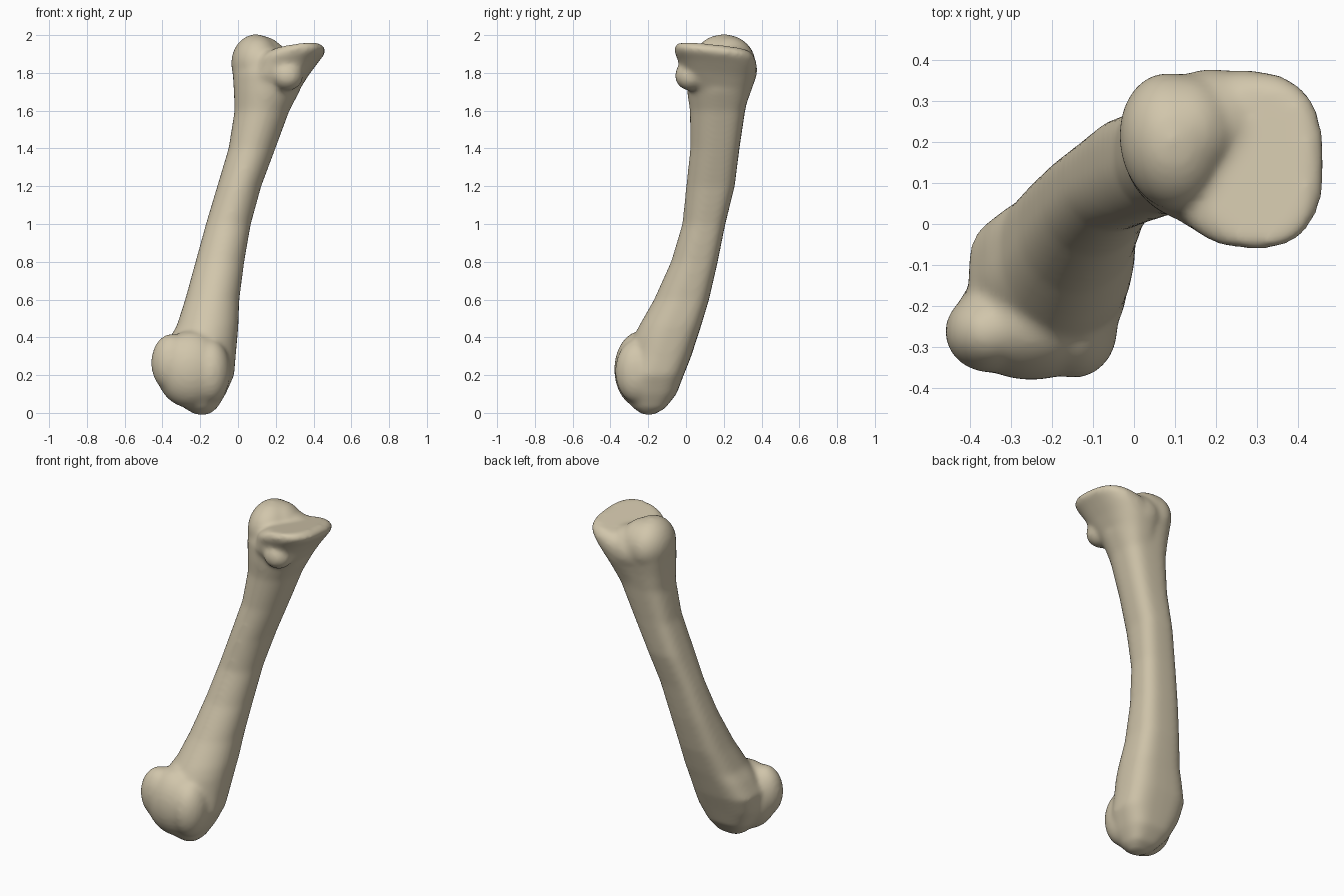
import bpy, bmesh, math
from mathutils import Matrix, Vector

if "Cube" in bpy.data.objects:
    bpy.data.objects.remove(bpy.data.objects["Cube"], do_unlink=True)

SIDES = 32
bm = bmesh.new()


def loft(rings, front_power, back_power, tilt_x=0.0, tilt_y=0.0):
    """Closed skin through rounded rings given as (z, x_min, x_max, y_min, y_max)."""
    loops = []
    for z, x0, x1, y0, y1 in rings:
        loop = []
        for i in range(SIDES):
            a = math.tau * i / SIDES
            c, s = math.cos(a), math.sin(a)
            power = back_power if s > 0 else front_power
            u = math.copysign(abs(c) ** (2 / power), c)
            v = math.copysign(abs(s) ** (2 / power), s)
            x = (x0 + x1) / 2 + u * (x1 - x0) / 2
            y = (y0 + y1) / 2 + v * (y1 - y0) / 2
            loop.append(bm.verts.new((x, y, z + tilt_x * u + tilt_y * v)))
        loops.append(loop)
    for low, high in zip(loops, loops[1:]):
        for i in range(SIDES):
            j = (i + 1) % SIDES
            bm.faces.new((low[i], low[j], high[j], high[i]))
    bm.faces.new(loops[0][::-1])
    bm.faces.new(loops[-1])


def lump(centre, radii, turn=0.0, lean=0.0):
    """Ellipsoid leaned sideways, then turned about the vertical axis."""
    m = (Matrix.Translation(Vector(centre)) @ Matrix.Rotation(math.radians(turn), 4, "Z")
         @ Matrix.Rotation(math.radians(lean), 4, "Y") @ Matrix.Diagonal((*radii, 1)))
    bmesh.ops.create_icosphere(bm, subdivisions=4, radius=1, matrix=m)


# Curved shaft, flatter behind than in front
loft([
    (-0.01, -0.225, -0.155, -0.23, -0.17),
    (0.025, -0.285, -0.11, -0.28, -0.11),
    (0.10, -0.35, -0.065, -0.34, -0.05),
    (0.20, -0.395, -0.02, -0.34, -0.012),
    (0.30, -0.405, -0.012, -0.31, 0.028),
    (0.40, -0.36, -0.003, -0.28, 0.06),
    (0.46, -0.325, 0.002, -0.25, 0.08),
    (0.60, -0.28, 0.007, -0.17, 0.122),
    (0.80, -0.225, 0.033, -0.08, 0.168),
    (1.00, -0.17, 0.068, -0.02, 0.208),
    (1.20, -0.11, 0.123, 0.0, 0.258),
    (1.40, -0.05, 0.198, 0.022, 0.283),
    (1.60, -0.018, 0.272, 0.02, 0.313),
    (1.70, -0.022, 0.325, 0.005, 0.335),
    (1.80, -0.028, 0.36, 0.0, 0.36),
    (1.88, -0.01, 0.34, 0.03, 0.35),
], 1.9, 3.3)

# Lower joint: broad front bulge, side knob, inner front corner
lump((-0.25, -0.235, 0.23), (0.185, 0.145, 0.205))
lump((-0.35, -0.262, 0.265), (0.11, 0.1, 0.155))
lump((-0.145, -0.255, 0.22), (0.105, 0.12, 0.17))

# Upper joint: rounded head and its backward extension
lump((0.095, 0.2, 1.85), (0.13, 0.17, 0.155), 10)
lump((0.125, 0.225, 1.85), (0.135, 0.14, 0.145), 10)
lump((0.19, 0.24, 1.815), (0.15, 0.138, 0.13))

# Upper joint: flared plate, higher towards the outer front
loft([
    (1.64, 0.08, 0.295, 0.06, 0.315),
    (1.71, 0.06, 0.335, 0.01, 0.34),
    (1.78, 0.06, 0.38, -0.025, 0.365),
    (1.84, 0.08, 0.425, -0.04, 0.375),
    (1.885, 0.10, 0.46, -0.06, 0.372),
    (1.91, 0.13, 0.465, -0.062, 0.36),
    (1.935, 0.18, 0.43, -0.05, 0.335),
], 2.6, 2.6, 0.018, -0.02)

# Front swelling below the plate
lump((0.26, 0.025, 1.785), (0.085, 0.085, 0.08), -8, 10)

bmesh.ops.recalc_face_normals(bm, faces=bm.faces)
mesh = bpy.data.meshes.new("long_bone")
bm.to_mesh(mesh)
bm.free()
bone = bpy.data.objects.new("long_bone", mesh)
bpy.context.collection.objects.link(bone)

# Bone colour
mat = bpy.data.materials.new("bone_beige")
mat.use_nodes = True
colour = (0.64, 0.565, 0.41, 1)
mat.diffuse_color = colour
mat.node_tree.nodes["Principled BSDF"].inputs["Base Color"].default_value = colour
mesh.materials.append(mat)

# Fuse the parts into one soft surface
remesh = bone.modifiers.new("fuse", "REMESH")
remesh.mode = "VOXEL"
remesh.voxel_size = 0.012
remesh.use_smooth_shade = True
soften = bone.modifiers.new("soften", "SMOOTH")
soften.factor = 0.5
soften.iterations = 18

bpy.context.view_layer.objects.active = bone
bone.select_set(True)
for name in ("fuse", "soften"):
    bpy.ops.object.modifier_apply(modifier=name)
bpy.ops.object.shade_smooth_by_angle(angle=math.radians(50))
